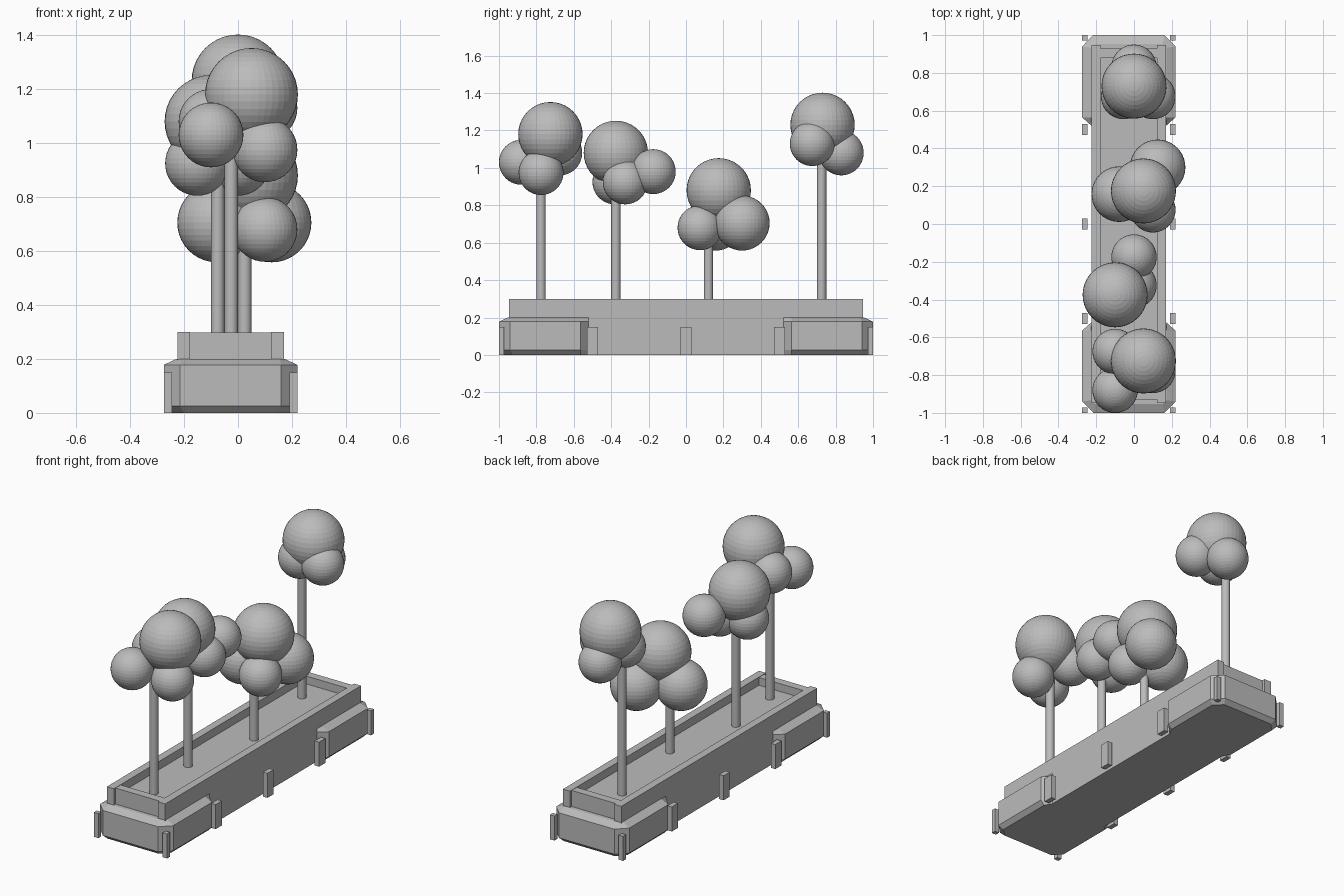
import bpy, bmesh
from mathutils import Vector

if "Cube" in bpy.data.objects:
    bpy.data.objects.remove(bpy.data.objects["Cube"])

GREY = (0.5, 0.5, 0.5, 1)
grey = bpy.data.materials.new("plain grey")
grey.use_nodes = True
grey.diffuse_color = GREY
grey.node_tree.nodes["Principled BSDF"].inputs["Base Color"].default_value = GREY

CX = -0.0275          # centre line of the planter
HALF = 0.1975         # half width of the planter


def finish(bm, name):
    bmesh.ops.recalc_face_normals(bm, faces=bm.faces)
    mesh = bpy.data.meshes.new(name)
    bm.to_mesh(mesh)
    bm.free()
    obj = bpy.data.objects.new(name, mesh)
    obj.data.materials.append(grey)
    bpy.context.collection.objects.link(obj)
    return obj


def box(name, low, high):
    low, high = Vector(low), Vector(high)
    bm = bmesh.new()
    bmesh.ops.create_cube(bm, size=1)
    for v in bm.verts:
        v.co = (low + high) / 2 + v.co * (high - low)
    return finish(bm, name)


def ball(name, centre, radius):
    bm = bmesh.new()
    bmesh.ops.create_uvsphere(bm, u_segments=40, v_segments=20, radius=radius)
    bmesh.ops.translate(bm, vec=centre, verts=bm.verts)
    return finish(bm, name)


def trunk(name, x, y, top):
    bottom = 0.2
    bm = bmesh.new()
    bmesh.ops.create_cone(bm, cap_ends=True, segments=24, radius1=0.025,
                          radius2=0.025, depth=top - bottom)
    bmesh.ops.translate(bm, vec=(x, y, (top + bottom) / 2), verts=bm.verts)
    obj = finish(bm, name)
    for p in obj.data.polygons:
        p.use_smooth = len(p.vertices) == 4
    return obj


def bumper(name, end):
    # Stacked outlines: tucked in at the bottom, sloping to the planter at the top
    bm = bmesh.new()
    rings = []
    for z, inset, cut in ((0, 0.025, 0.05), (0.025, 0, 0.06),
                          (0.178, 0, 0.06), (0.2, 0.047, 0.02)):
        w, y = 0.2475 - inset, 1 - inset
        half = [(HALF, 0.52), (w, 0.565), (w, y - cut), (w - cut, y)]
        outline = half + [(-a, b) for a, b in reversed(half)]
        rings.append([bm.verts.new((CX + a, b * end, z)) for a, b in outline])
    for lower, upper in zip(rings, rings[1:]):
        for i in range(len(lower)):
            j = (i + 1) % len(lower)
            bm.faces.new((lower[i], lower[j], upper[j], upper[i]))
    bm.faces.new(rings[0])
    bm.faces.new(rings[-1])
    return finish(bm, name)


# Planter trough: soil bed, long walls and recessed end walls
box("soil_bed", (CX - 0.16, -0.9, 0), (CX + 0.16, 0.9, 0.25))
for side, label in ((-1, "right"), (1, "left")):
    xs = sorted((CX + side * 0.15, CX + side * HALF))
    box(label + "_wall", (xs[0], -0.947, 0), (xs[1], 0.947, 0.3))
for end, label in ((-1, "front"), (1, "back")):
    ys = sorted((end * 0.88, end * 0.93))
    box(label + "_wall", (CX - 0.15, ys[0], 0), (CX + 0.15, ys[1], 0.298))
    bumper(label + "_bumper", end)

# Short posts standing along both sides
for side, label in ((-1, "right"), (1, "left")):
    xs = sorted((CX + side * 0.2175, CX + side * 0.2475))
    for y, half in ((-0.986, 0.014), (-0.5, 0.03), (0, 0.03),
                    (0.5, 0.03), (0.986, 0.014)):
        box(label + "_post", (xs[0], y - half, 0), (xs[1], y + half, 0.15))

# Trees: trunk position, then foliage balls as x, y, z, radius
TREES = [
    ((-0.025, -0.775, 1.08), [(0.05, -0.725, 1.18, 0.172), (0.1, -0.775, 0.975, 0.12),
                              (-0.1, -0.88, 1.03, 0.12), (-0.1, -0.675, 1.08, 0.12)]),
    ((-0.075, -0.375, 1.0), [(-0.1, -0.375, 1.08, 0.172), (0, -0.175, 0.98, 0.12),
                             (0, -0.325, 0.925, 0.12), (-0.15, -0.38, 0.925, 0.12)]),
    ((0.025, 0.12, 0.8), [(0.05, 0.175, 0.88, 0.172), (0.125, 0.3, 0.705, 0.147),
                          (0.1, 0.075, 0.68, 0.12), (-0.078, 0.158, 0.705, 0.147)]),
    ((-0.075, 0.725, 1.15), [(0, 0.73, 1.23, 0.172), (0.1, 0.675, 1.13, 0.12),
                             (0, 0.83, 1.08, 0.12), (-0.055, 0.675, 1.13, 0.12)]),
]
for stem, balls in TREES:
    trunk("tree_trunk", *stem)
    for x, y, z, r in balls:
        ball("tree_foliage", (x, y, z), r)
